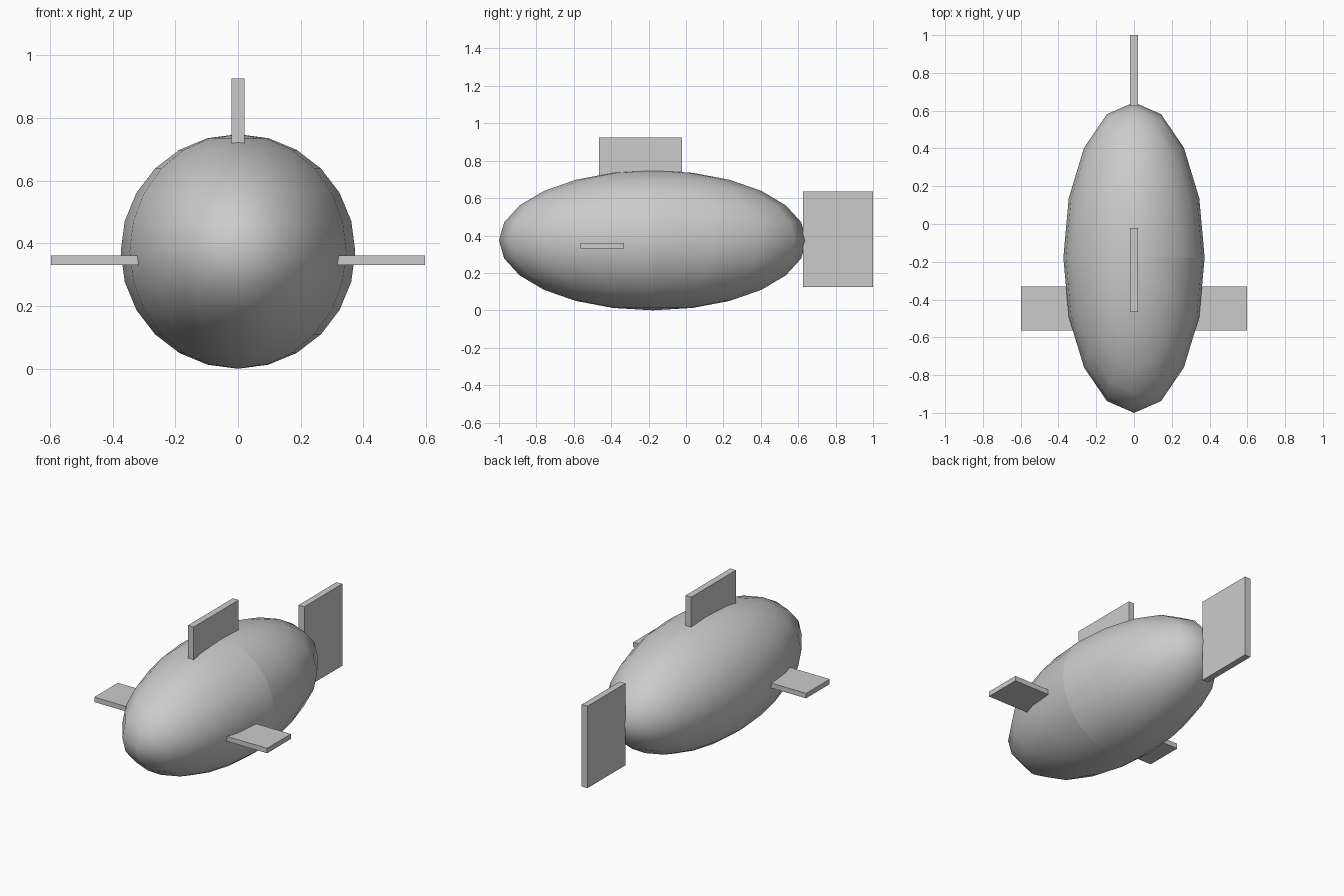
import bpy

if "Cube" in bpy.data.objects:
    bpy.data.objects.remove(bpy.data.objects["Cube"])


def box(name, lo, hi):
    """Axis-aligned box between two corners."""
    centre = [(a + b) / 2 for a, b in zip(lo, hi)]
    bpy.ops.mesh.primitive_cube_add(size=1, location=centre)
    ob = bpy.context.object
    ob.name = name
    ob.scale = [b - a for a, b in zip(lo, hi)]
    bpy.ops.object.transform_apply(location=False, rotation=False, scale=True)
    return ob


# Body: stretched smooth sphere with its poles at top and bottom
bpy.ops.mesh.primitive_uv_sphere_add(segments=16, ring_count=12, radius=1,
                                     location=(0, -0.178, 0.374))
body = bpy.context.object
body.name = "body"
body.scale = (0.374, 0.822, 0.374)
bpy.ops.object.transform_apply(location=False, rotation=False, scale=True)
bpy.ops.object.shade_smooth()

# Shading seam down the right side of the body
mesh = body.data
for e in mesh.edges:
    pts = [mesh.vertices[i].co for i in e.vertices]
    if all(abs(p.y) < 1e-4 and p.x > -1e-4 for p in pts):
        e.use_edge_sharp = True

# Fins and tail
box("tail_fin", (-0.02, 0.625, 0.124), (0.02, 1.0, 0.635))
box("top_fin", (-0.02, -0.465, 0.62), (0.02, -0.022, 0.925))
for side, name in ((-1, "left_fin"), (1, "right_fin")):
    x0, x1 = sorted((side * 0.24, side * 0.597))
    box(name, (x0, -0.565, 0.33), (x1, -0.332, 0.361))
